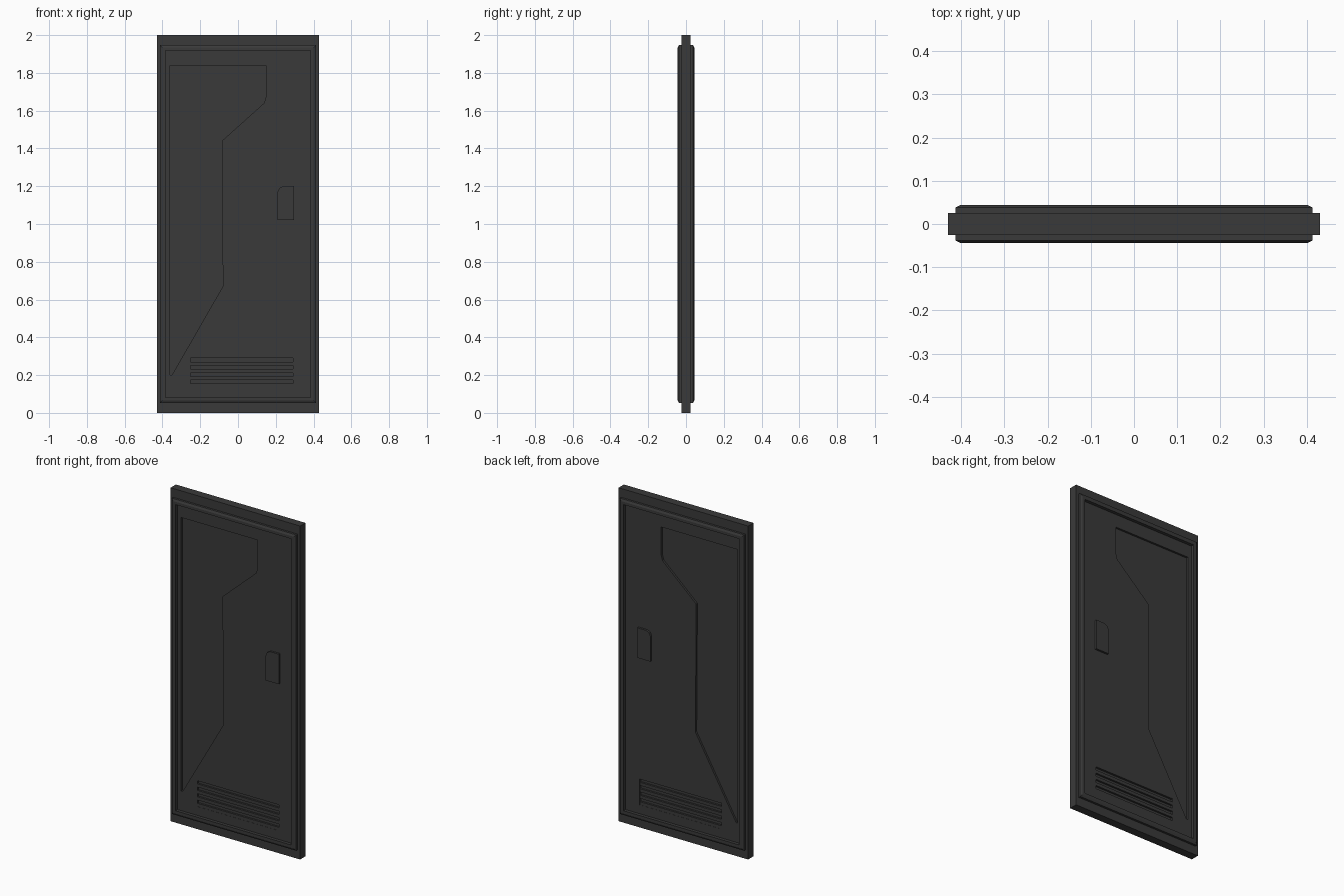
import bpy
import bmesh

if "Cube" in bpy.data.objects:
    bpy.data.objects.remove(bpy.data.objects["Cube"])

# Single dark metal colour
metal = bpy.data.materials.new("dark_grey_metal")
metal.use_nodes = True
colour = (0.042, 0.042, 0.042, 1)
metal.diffuse_color = colour
bsdf = next(n for n in metal.node_tree.nodes if n.type == 'BSDF_PRINCIPLED')
bsdf.inputs["Base Color"].default_value = colour
bsdf.inputs["Roughness"].default_value = 0.6


def finish(name, bm):
    bmesh.ops.recalc_face_normals(bm, faces=bm.faces)
    mesh = bpy.data.meshes.new(name)
    bm.to_mesh(mesh)
    bm.free()
    mesh.materials.append(metal)
    obj = bpy.data.objects.new(name, mesh)
    bpy.context.collection.objects.link(obj)
    return obj


def prism(name, outline, y0, y1):
    """Extrude an outline in x and z from depth y0 to y1."""
    bm = bmesh.new()
    face = bm.faces.new([bm.verts.new((x, y0, z)) for x, z in outline])
    moved = bmesh.ops.extrude_face_region(bm, geom=[face])["geom"]
    verts = [v for v in moved if isinstance(v, bmesh.types.BMVert)]
    bmesh.ops.translate(bm, verts=verts, vec=(0, y1 - y0, 0))
    return finish(name, bm)


def rect(x0, x1, z0, z1):
    return [(x0, z0), (x1, z0), (x1, z1), (x0, z1)]


def rim(name, side):
    """Sweep a bevelled section around the rectangular border."""
    section = [(0, 0.02), (0, 0.038), (0.012, 0.044), (0.029, 0.044), (0.029, 0.02)]
    bm = bmesh.new()
    rings = []
    for inset, depth in section:
        corners = rect(inset - 0.413, 0.413 - inset, 0.053 + inset, 1.947 - inset)
        rings.append([bm.verts.new((x, side * depth, z)) for x, z in corners])
    for a, b in zip(rings, rings[1:] + rings[:1]):
        for i in range(4):
            j = (i + 1) % 4
            bm.faces.new((a[i], a[j], b[j], b[i]))
    return finish(name, bm)


def cut(target, cutter):
    """Carve a recess, then discard the cutter."""
    cutter.hide_render = True
    mod = target.modifiers.new("recess", 'BOOLEAN')
    mod.operation = 'DIFFERENCE'
    mod.solver = 'EXACT'
    mod.object = cutter
    bpy.context.view_layer.objects.active = target
    bpy.ops.object.modifier_apply(modifier=mod.name)
    bpy.data.objects.remove(cutter)


SURFACE = 0.025
RECESS = 0.013
inlay = [(-0.36, 1.84), (0.147, 1.84), (0.147, 1.67), (0.138, 1.64),
         (-0.085, 1.44), (-0.08, 0.67), (-0.35, 0.2), (-0.36, 0.2)]
latch = [(0.21, 1.02), (0.297, 1.02), (0.297, 1.2), (0.238, 1.2),
         (0.219, 1.19), (0.21, 1.17)]
VENT_LEFT, VENT_RIGHT, VENT_BOTTOM, VENT_TOP = -0.252, 0.29, 0.135, 0.29
SLATS = 4

# Main slab
slab = prism("door_slab", rect(-0.43, 0.43, 0, 2), -SURFACE, SURFACE)

for label, side in (("front", -1), ("back", 1)):
    # Sunken angular panel and vent opening
    cut(slab, prism("panel_cutter", inlay, side * RECESS, side * 0.06))
    cut(slab, prism("vent_cutter", rect(VENT_LEFT, VENT_RIGHT, VENT_BOTTOM, VENT_TOP),
                    side * RECESS, side * 0.06))

    # Raised border and latch plate
    rim(label + "_rim", side)
    prism(label + "_latch_plate", latch, side * 0.02, side * 0.037)

    # Horizontal vent slats
    pitch = (VENT_TOP - VENT_BOTTOM) / SLATS
    for i in range(SLATS):
        z = VENT_BOTTOM + i * pitch
        prism(f"{label}_vent_slat_{i + 1}",
              rect(VENT_LEFT, VENT_RIGHT, z, z + pitch / 2),
              side * 0.01, side * 0.024)
